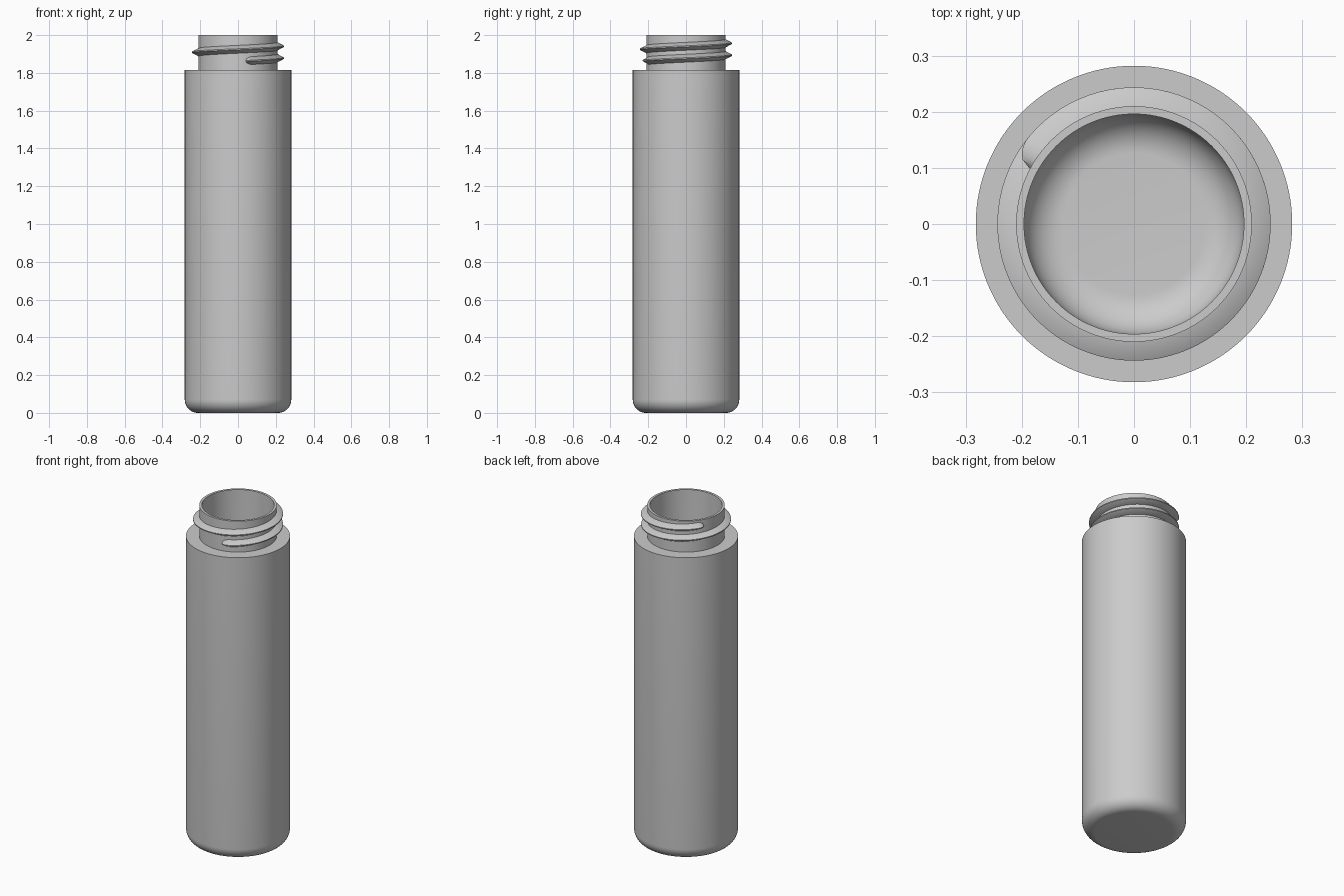
import bpy, bmesh, math

if "Cube" in bpy.data.objects:
    bpy.data.objects.remove(bpy.data.objects["Cube"])

grey = bpy.data.materials.new("light_grey")
grey.diffuse_color = (0.6, 0.6, 0.6, 1)
grey.use_nodes = True
grey.node_tree.nodes["Principled BSDF"].inputs["Base Color"].default_value = grey.diffuse_color


def finish(bm, name, angle):
    bmesh.ops.recalc_face_normals(bm, faces=bm.faces)
    me = bpy.data.meshes.new(name)
    bm.to_mesh(me)
    bm.free()
    me.materials.append(grey)
    ob = bpy.data.objects.new(name, me)
    bpy.context.collection.objects.link(ob)
    bpy.ops.object.select_all(action='DESELECT')
    ob.select_set(True)
    bpy.context.view_layer.objects.active = ob
    bpy.ops.object.shade_smooth_by_angle(angle=math.radians(angle))
    return ob


def fillet(r, z, size, steps=12):
    """Rounded bottom corner from the flat floor up to the wall."""
    out = []
    for i in range(steps + 1):
        a = math.pi / 2 * i / steps
        out.append((r - size + size * math.sin(a), z + size - size * math.cos(a)))
    return out


# Bottle: outer wall, shoulder, neck, rim and bore as one revolved profile
FLOOR = 0.07
profile = [(0, 0)] + fillet(0.282, 0, 0.07)
profile += [(0.282, 1.815), (0.21, 1.815), (0.21, 2.0), (0.196, 2.0)]
profile += fillet(0.196, FLOOR, 0.07)[::-1] + [(0, FLOOR)]
bm = bmesh.new()
verts = [bm.verts.new((r, 0, z)) for r, z in profile]
edges = [bm.edges.new(p) for p in zip(verts, verts[1:])]
bmesh.ops.spin(bm, geom=verts + edges, cent=(0, 0, 0), axis=(0, 0, 1),
               angle=2 * math.pi, steps=128)
bmesh.ops.remove_doubles(bm, verts=bm.verts, dist=1e-5)
finish(bm, "bottle_body", 30)

# Screw thread: helix sweep of a V section, tapering into the neck at both ends
PITCH, START, END, TAPER = 0.063, -79, 512, 11
CREST, ROOT = 0.0335, 0.021
bm = bmesh.new()
rings = []
n = 300
for i in range(n + 1):
    deg = START + (END - START) * i / n
    a = math.radians(deg)
    z = 1.862 + PITCH * (deg + 90) / 360
    t = min(1, (deg - START) / TAPER, (END - deg) / TAPER)
    k = max(0.02, math.sqrt(max(0, 1 - (1 - t) ** 2)))
    section = [(0.203, -ROOT * k), (0.21, -ROOT * k),
               (0.21 + CREST * k, -0.003 * k), (0.21 + CREST * k, 0.003 * k),
               (0.21, ROOT * k), (0.203, ROOT * k)]
    rings.append([bm.verts.new((r * math.cos(a), r * math.sin(a), z + dz))
                  for r, dz in section])
for p, q in zip(rings, rings[1:]):
    for j in range(6):
        bm.faces.new((p[j], p[(j + 1) % 6], q[(j + 1) % 6], q[j]))
bm.faces.new(rings[0])
bm.faces.new(rings[-1])
finish(bm, "neck_thread", 30)
